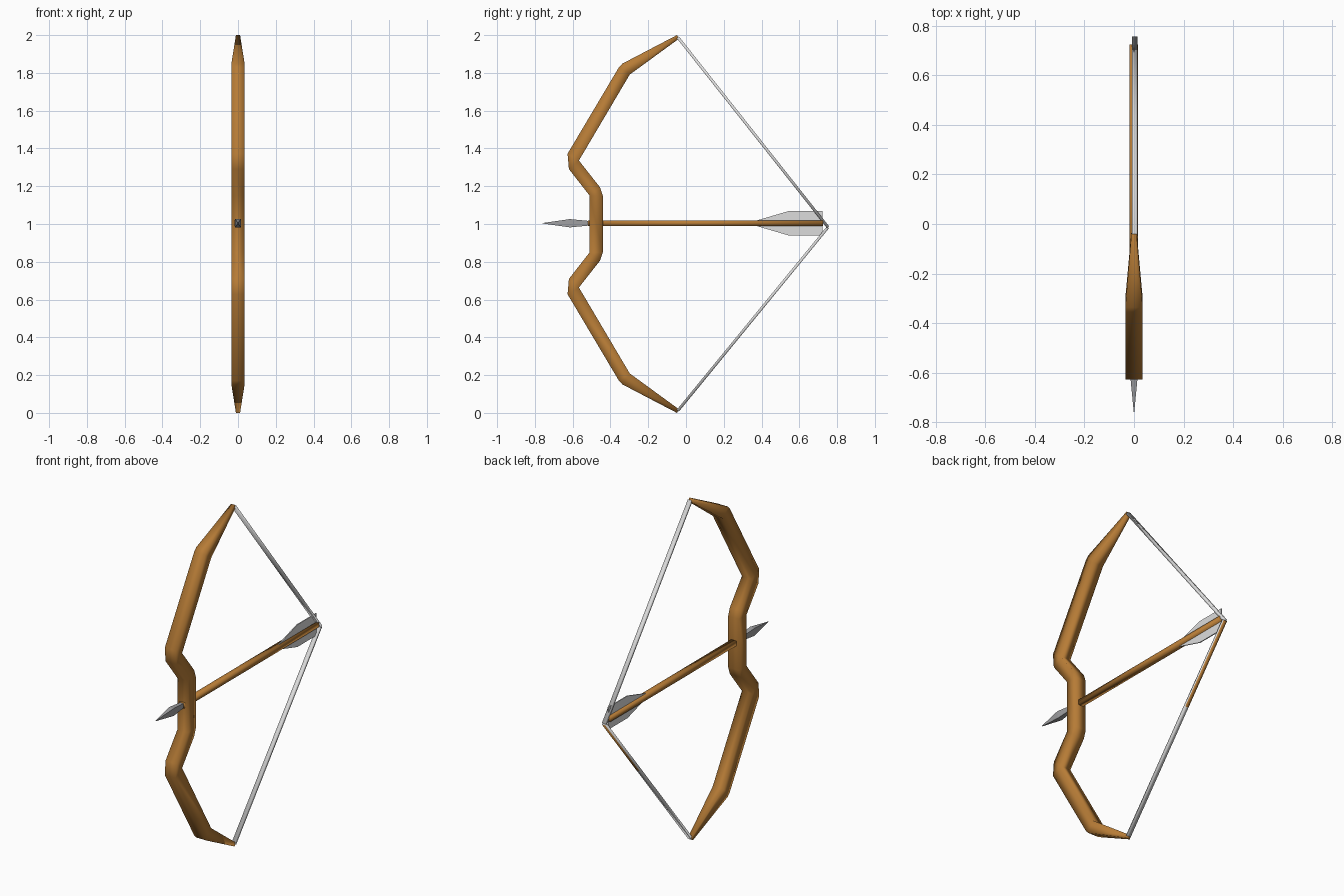
import bpy, bmesh
from mathutils import Vector

if "Cube" in bpy.data.objects:
    bpy.data.objects.remove(bpy.data.objects["Cube"])


def material(name, rgb):
    m = bpy.data.materials.new(name)
    m.diffuse_color = (*rgb, 1)
    m.use_nodes = True
    m.node_tree.nodes["Principled BSDF"].inputs["Base Color"].default_value = m.diffuse_color
    return m


WOOD = material("warm wood", (0.47, 0.20, 0.037))
PALE = material("pale grey", (0.72, 0.72, 0.72))
STEEL = material("steel grey", (0.35, 0.35, 0.36))


def rect(c, u, v):
    """Rectangle around c with half axes u and v."""
    return [c + u + v, c - u + v, c - u - v, c + u - v]


def loft(name, rings, mats, smooth=False):
    """Join a list of point rings into a closed skin with end caps."""
    bm = bmesh.new()
    vs = [[bm.verts.new(p) for p in ring] for ring in rings]
    n = len(vs[0])
    for a, b in zip(vs, vs[1:]):
        for i in range(n):
            j = (i + 1) % n
            bm.faces.new((a[i], a[j], b[j], b[i]))
    bm.faces.new(vs[0])
    bm.faces.new(vs[-1])
    bmesh.ops.remove_doubles(bm, verts=bm.verts, dist=1e-4)
    bmesh.ops.recalc_face_normals(bm, faces=bm.faces)
    me = bpy.data.meshes.new(name)
    bm.to_mesh(me)
    bm.free()
    for m in mats:
        me.materials.append(m)
    ob = bpy.data.objects.new(name, me)
    bpy.context.collection.objects.link(ob)
    if smooth:
        me.shade_smooth()
    return ob


# Bow: square section, soft shaded; front (y, z), back (y, z), half width
upper = [
    ((-.51, 1.15), (-.44, 1.15), .035),
    ((-.51, 1.15), (-.456, 1.195), .035),
    ((-.62, 1.291), (-.567, 1.336), .035),
    ((-.627, 1.372), (-.567, 1.336), .035),
    ((-.355, 1.83), (-.298, 1.791), .035),
    ((-.337, 1.849), (-.298, 1.791), .035),
    ((-.048, 2.0), (-.036, 1.982), .011),
]
lower = [((a[0], 2 - a[1]), (b[0], 2 - b[1]), w) for a, b, w in reversed(upper)]
rings = []
for a, b, w in lower + upper:
    front, back = Vector((0, *a)), Vector((0, *b))
    rings.append(rect((front + back) / 2, (back - front) / 2, Vector((w, 0, 0))))
loft("bow", rings, [WOOD], smooth=True)

# Strings: drawn from each tip back to the nock
nock = Vector((.003, .752, .983))
for name, tip_z in (("upper_string", 1.988), ("lower_string", .012)):
    tip = Vector((.003, -.043, tip_z))
    d = (nock - tip).normalized()
    side = Vector((.011, 0, 0))
    up = d.cross(Vector((1, 0, 0))) * .0075
    ob = loft(name, [rect(tip.lerp(nock, f), side, up) for f in (0, .6, 1)],
              [PALE, WOOD], smooth=True)
    if name == "lower_string":
        # wooden-coloured underside near the nock
        for p in ob.data.polygons:
            if p.normal.y > .5 and p.normal.z < -.4 and p.center.z > .58:
                p.material_index = 1

# Arrow shaft: four-sided rod
AZ = 1.004
loft("arrow_shaft",
     [rect(Vector((-.001, y, AZ)), Vector((.0165, 0, 0)), Vector((0, 0, .0145)))
      for y in (-.52, .725)], [WOOD], smooth=True)

# Arrow head: four-sided, widest in the middle
loft("arrow_head",
     [rect(Vector((0, y, AZ)), Vector((x, 0, 0)), Vector((0, 0, z)))
      for y, x, z in ((-.76, .001, .001), (-.615, .015, .022), (-.50, .010, .011))],
     [STEEL])

# Fletching: thin upright vane plate
loft("fletching",
     [rect(Vector((0, y, AZ)), Vector((.003, 0, 0)), Vector((0, 0, z)))
      for y, z in ((.365, .012), (.545, .065), (.722, .065))], [PALE])
